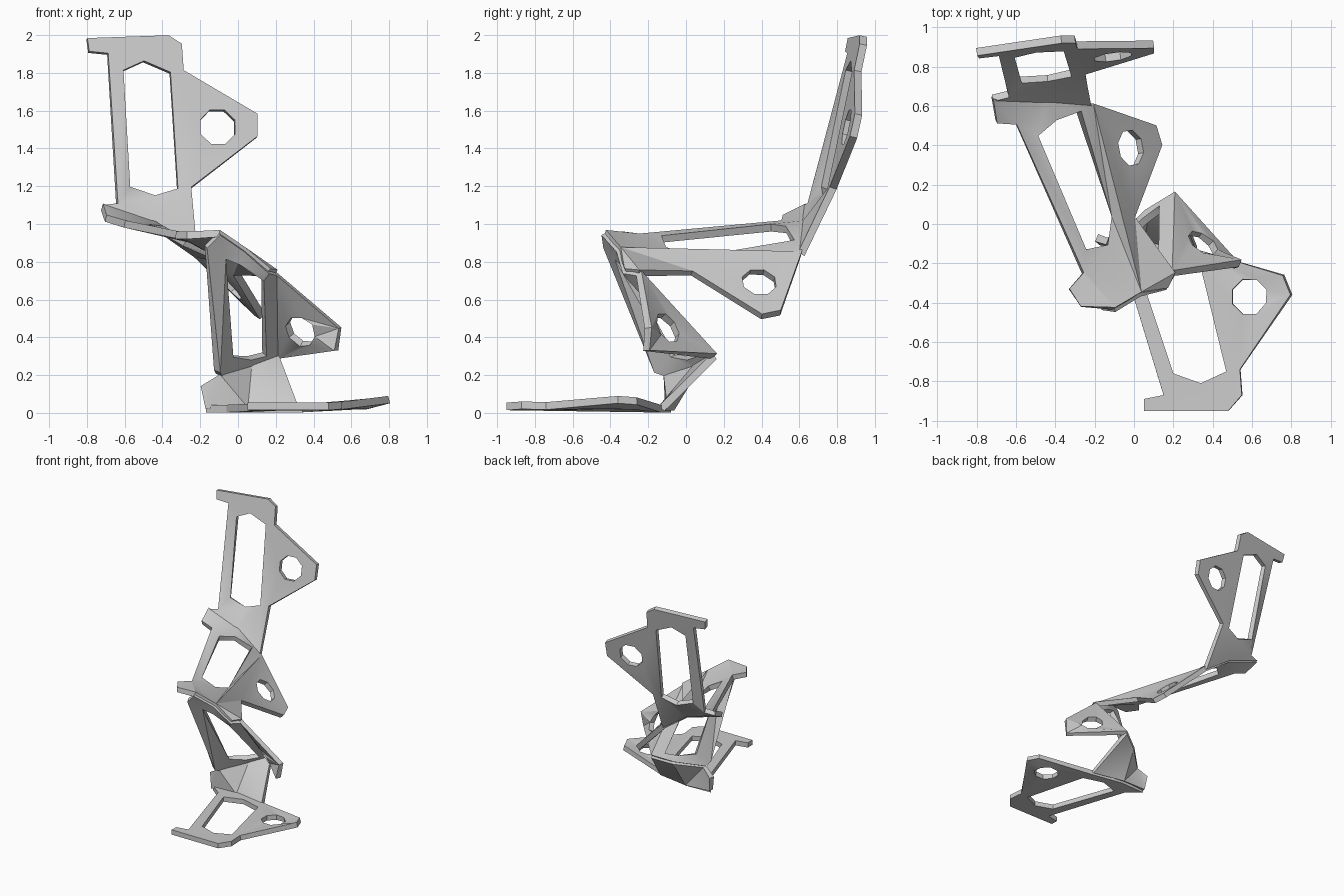
import bpy
import bmesh
import math
from mathutils import Vector, geometry

THICKNESS = 0.04

if "Cube" in bpy.data.objects:
    bpy.data.objects.remove(bpy.data.objects["Cube"])

grey = bpy.data.materials.new("light grey")
grey.use_nodes = True
colour = (0.6, 0.6, 0.6, 1)
grey.diffuse_color = colour
grey.node_tree.nodes["Principled BSDF"].inputs["Base Color"].default_value = colour


def octagon(centre, radius, plane_points):
    """Eight-sided hole lying in the plane of the given points."""
    turn = geometry.normal([Vector(p) for p in plane_points]).to_track_quat("Z", "Y")
    ring = []
    for i in range(8):
        angle = math.tau * (i + 0.5) / 8
        spoke = Vector((math.cos(angle), math.sin(angle), 0)) * radius
        ring.append(Vector(centre) + turn @ spoke)
    return ring


def sheet(bm, outline, *holes):
    """Fill an outline around its holes; the outline may be slightly warped."""
    edges = []
    for loop in (outline, *holes):
        verts = [bm.verts.new(p) for p in loop]
        for a, b in zip(verts, verts[1:] + verts[:1]):
            edges.append(bm.edges.new((a, b)))
    normal = geometry.normal([Vector(p) for p in outline])
    bmesh.ops.triangle_fill(bm, use_beauty=True, edges=edges, normal=normal)


def panel(name, *sheets):
    """Weld sheets into one folded panel and give it thickness."""
    bm = bmesh.new()
    for loops in sheets:
        sheet(bm, *loops)
    bmesh.ops.remove_doubles(bm, verts=bm.verts, dist=0.001)
    bmesh.ops.recalc_face_normals(bm, faces=bm.faces)
    mesh = bpy.data.meshes.new(name)
    bm.to_mesh(mesh)
    bm.free()
    mesh.materials.append(grey)
    obj = bpy.data.objects.new(name, mesh)
    bpy.context.collection.objects.link(obj)
    solid = obj.modifiers.new("thickness", "SOLIDIFY")
    solid.thickness = THICKNESS
    solid.offset = 0
    bpy.ops.object.select_all(action="DESELECT")
    obj.select_set(True)
    bpy.context.view_layer.objects.active = obj
    bpy.ops.object.modifier_apply(modifier=solid.name)
    bpy.ops.object.shade_smooth_by_angle(angle=math.radians(30))
    return obj


def upright(x, z):
    """Point on the leaning plane of the top panel."""
    return (x, 0.94 + 0.14 * (x + 0.37) + 0.22 * (z - 2), z)


def ground(x, y):
    """Point on the base panel, which lifts towards its wing."""
    return (x, y, 0.02 - 0.015 * y + 0.15 * max(0, x - 0.5))


# Corners shared by neighbouring panels along the folds
upper_fold = [(-.72, .64, 1.09), (-.45, .63, 1.0), (-.22, .61, .84)]
middle_fold = [(-.1, -.43, .95), (.03, -.35, .86), (.16, -.32, .75), (.2, -.25, .74)]
lower_fold = [(.21, .15, .3), (.07, .06, .25), (-.1, -.1, .2)]
heel_fold = [ground(-.17, -.09), ground(.05, -.08), ground(.32, -.13)]

# Top panel: tall window, wing with a round hole
frame = [upright(x, z) for x, z in (
    (-.69, 1.9), (-.79, 1.91), (-.8, 1.98), (-.37, 1.995), (-.3, 1.95), (-.29, 1.81),
    (.1, 1.58), (.1, 1.46), (-.25, 1.19))]
window = [upright(x, z) for x, z in (
    (-.61, 1.81), (-.5, 1.86), (-.36, 1.8), (-.32, 1.18), (-.44, 1.14), (-.58, 1.19))]
porthole = octagon(upright(-.11, 1.51), 0.1, window)
panel("top_panel",
      (frame + upper_fold[::-1] + [(-.64, .66, 1.1)], window, porthole))

# Middle panel: nearly level frame with a wing folded down
wing_root = (-.01, .03, .74)
frame = ([(-.7, .52, 1.03), (-.6, .51, 1.0), (-.26, -.25, .93),
          (-.33, -.33, .94), (-.27, -.42, .94)]
         + middle_fold + [wing_root] + upper_fold[::-1])
window = [(-.49, .45, .98), (-.4, .53, .97), (-.28, .57, .9),
          (-.1, .04, .81), (-.14, -.11, .86), (-.25, -.13, .92)]
wing = [wing_root, (.13, .4, .51), (.1, .5, .53), upper_fold[-1]]
panel("middle_panel", (frame, window),
      (wing, octagon((-.03, .385, .68), 0.095, wing)))

# Lower panel: slanted frame with a wing folded sideways
frame = middle_fold + lower_fold + [(-.11, -.16, .22), (-.17, -.42, .88)]
window = [(-.07, -.36, .82), (.01, -.33, .79), (.13, -.29, .71),
          (.14, .08, .31), (.06, .02, .29), (-.04, -.07, .3)]
wing = [middle_fold[-1], (.54, -.2, .45), (.52, -.21, .33), lower_fold[0]]
panel("lower_panel", (frame, window),
      (wing, octagon((.34, -.11, .44), 0.09, wing)))

# Heel sheet joining the lower panel to the base, with a small side tab
panel("heel", (lower_fold + [(-.19, -.07, .14)] + heel_fold,))

# Base panel lying on the floor
frame = [ground(x, y) for x, y in (
    (.76, -.26), (.8, -.36), (.54, -.74), (.55, -.87), (.48, -.95), (.05, -.95),
    (.05, -.89), (.15, -.87), (-.06, -.18))]
window = [ground(x, y) for x, y in (
    (.2, -.76), (.34, -.81), (.47, -.75), (.34, -.22), (.17, -.17), (.02, -.22))]
porthole = octagon(ground(.59, -.37), 0.095, window)
panel("base_panel", (heel_fold + frame, window, porthole))
